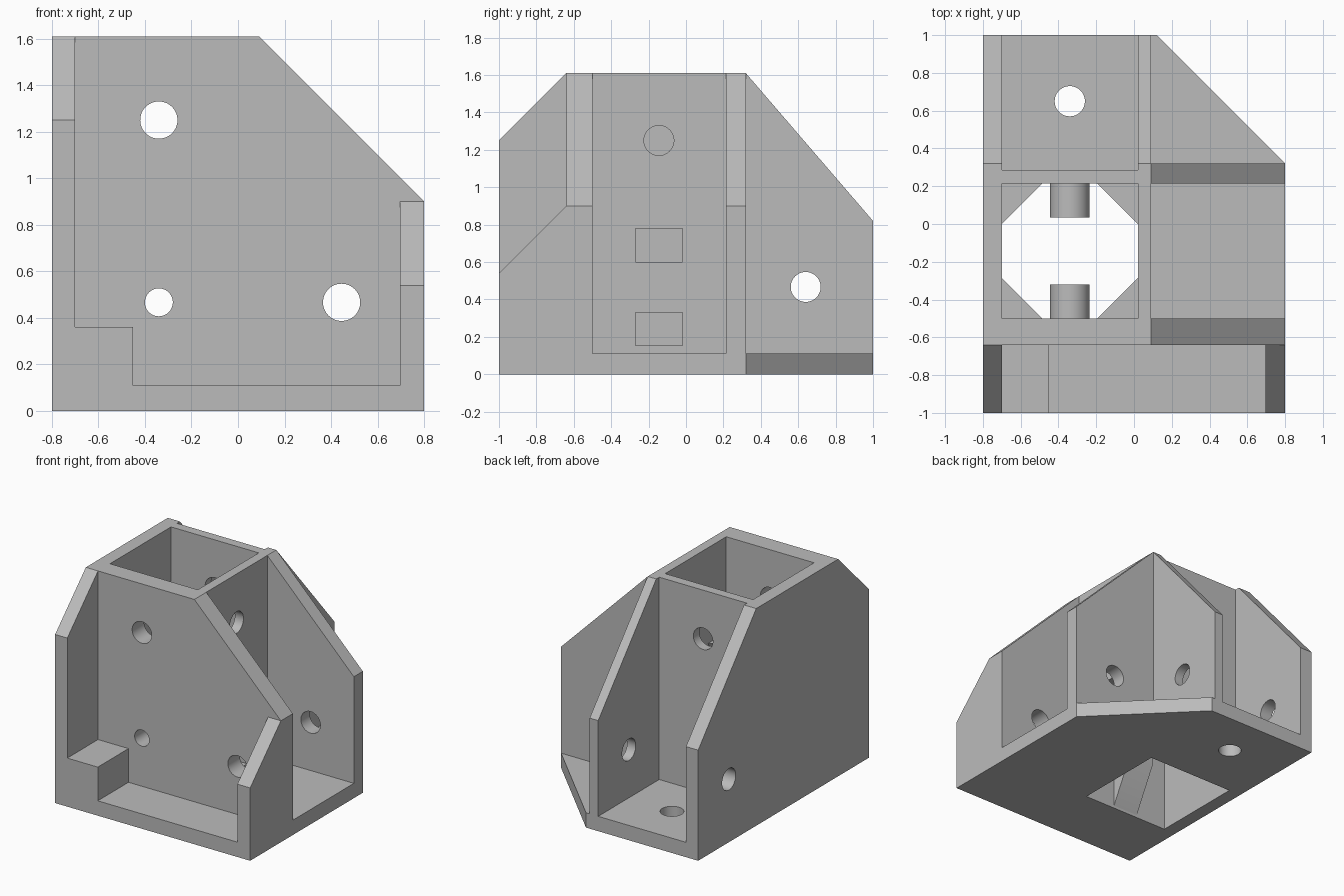
import bpy
import bmesh
from mathutils import Vector

cube = bpy.data.objects.get("Cube")
if cube:
    bpy.data.objects.remove(cube, do_unlink=True)

grey = bpy.data.materials.new("plain grey")
grey.use_nodes = True
tone = (0.5, 0.5, 0.5, 1)
grey.diffuse_color = tone
grey.node_tree.nodes["Principled BSDF"].inputs["Base Color"].default_value = tone

FAR = 2.5
TOP, FLOOR = 1.61, 0.11
AXES = {"x": (1, 2, 0), "y": (0, 2, 1), "z": (0, 1, 2)}


def prism(name, axis, profile, low, high):
    """Extrude a 2D profile along one axis, from low to high."""
    a, b, c = AXES[axis]
    bm = bmesh.new()
    verts = []
    for u, v in profile:
        co = Vector()
        co[a], co[b], co[c] = u, v, low
        verts.append(bm.verts.new(co))
    face = bm.faces.new(verts)
    extruded = bmesh.ops.extrude_face_region(bm, geom=[face])["geom"]
    shift = Vector()
    shift[c] = high - low
    bmesh.ops.translate(bm, vec=shift, verts=[g for g in extruded if isinstance(g, bmesh.types.BMVert)])
    bmesh.ops.recalc_face_normals(bm, faces=bm.faces)
    mesh = bpy.data.meshes.new(name)
    bm.to_mesh(mesh)
    bm.free()
    mesh.materials.append(grey)
    obj = bpy.data.objects.new(name, mesh)
    bpy.context.collection.objects.link(obj)
    return obj


def box(name, x, y, z):
    corners = [(x[0], y[0]), (x[1], y[0]), (x[1], y[1]), (x[0], y[1])]
    return prism(name, "z", corners, *z)


def rod(name, axis, centre, radius, low, high, sides=48):
    bm = bmesh.new()
    bmesh.ops.create_circle(bm, segments=sides, radius=radius)
    ring = [(v.co.x + centre[0], v.co.y + centre[1]) for v in bm.verts]
    bm.free()
    return prism(name, axis, ring, low, high)


def combine(target, tool, operation="DIFFERENCE"):
    """Apply a boolean and discard the tool."""
    tool.hide_render = True
    mod = target.modifiers.new("boolean", "BOOLEAN")
    mod.operation = operation
    mod.solver = "EXACT"
    mod.object = tool
    bpy.context.view_layer.objects.active = target
    bpy.ops.object.modifier_apply(modifier=mod.name)
    bpy.data.objects.remove(tool, do_unlink=True)


# Solid block that everything is cut from
body = box("bracket_body", (-0.8, 0.8), (-1, 1), (0, TOP))
tube_x, tube_y = (-0.7, 0.02), (-0.5, 0.215)

# Pockets: stepped front, right, rear corner, rear, and the post socket
step = [(-0.7, FAR), (-0.7, 0.36), (-0.45, 0.36), (-0.45, FLOOR), (0.695, FLOOR), (0.695, FAR)]
combine(body, prism("front_pocket", "y", step, -FAR, -0.64))
up = (FLOOR, FAR)
combine(body, box("right_pocket", (0.09, FAR), tube_y, up))
combine(body, box("corner_pocket", (0.09, FAR), (0.32, FAR), up))
combine(body, box("rear_pocket", tube_x, (0.285, FAR), up))
combine(body, box("post_socket", tube_x, tube_y, (-1, FAR)))


# Sloped edges of the plates and fins
def slope(name, axis, p, q, low, high):
    """Cut away everything above the line through p and q."""
    p, q = Vector(p), Vector(q)
    d = q - p
    a, b = p - d, q + d
    combine(body, prism(name, axis, [a, b, (b.x, 4), (a.x, 4)], low, high))


slope("right_slope", "y", (0.09, TOP), (0.8, 0.9), -FAR, FAR)
slope("rear_slope", "x", (0.32, TOP), (1, 0.82), -FAR, FAR)
slope("left_fin_slope", "x", (-1, 1.25), (-0.64, TOP), -FAR, -0.3)
fin_cut = [(-1.5, 0.04), (-0.64, 0.9), (-0.64, FAR), (-1.5, FAR)]
combine(body, prism("right_fin_slope", "x", fin_cut, 0.6, FAR))
slope("base_corner", "z", (0.12, 1), (0.8, 0.32), -1, FAR)

# Screw holes and strap slots
for centre in ((-0.34, 1.25), (0.445, 0.467)):
    combine(body, rod("plate_hole", "y", centre, 0.08, -FAR, FAR))
combine(body, rod("boss_hole", "y", (-0.34, 0.467), 0.06, -FAR, FAR))
combine(body, rod("side_hole", "x", (0.64, 0.467), 0.08, -FAR, 0.5))
combine(body, rod("socket_hole", "x", (-0.145, 1.25), 0.08, -0.2, 0.5))
combine(body, rod("floor_hole", "z", (-0.34, 0.65), 0.08, -1, 0.5))
for z in ((0.155, 0.33), (0.6, 0.78)):
    combine(body, box("strap_slot", (-0.2, 0.5), (-0.27, -0.02), z))

# Screw bosses with tapered supports inside the socket
parts = [body]
for name, wall, sign in (("front_boss", tube_y[0], 1), ("rear_boss", tube_y[1], -1)):
    root, tip = wall - sign * 0.02, wall + sign * 0.18
    boss = rod(name, "y", (-0.34, 0.467), 0.105, min(root, tip), max(root, tip))
    taper = [(root, 0.02), (wall, 0.02), (tip, 0.36), (tip, 0.467), (root, 0.467)]
    combine(boss, prism("boss_support", "x", taper, -0.445, -0.235), "UNION")
    combine(boss, rod("boss_bore", "y", (-0.34, 0.467), 0.06, -FAR, FAR))
    parts.append(boss)

# Corner stops that the post rests on, tapering downward
for x, sx in ((tube_x[0], 1), (tube_x[1], -1)):
    for y, sy in ((tube_y[0], 1), (tube_y[1], -1)):
        leg = 0.215
        stop = prism("corner_stop", "z", [(x, y), (x + sx * leg, y), (x, y + sy * leg)], 0.6, 0.9)
        for v in stop.data.vertices:
            if v.co.z < 0.7:
                v.co.x = x + (v.co.x - x) * 0.02
                v.co.y = y + (v.co.y - y) * 0.02
        parts.append(stop)

# Smooth the round walls, keep all other edges crisp
bpy.ops.object.select_all(action="DESELECT")
for obj in parts:
    obj.select_set(True)
bpy.context.view_layer.objects.active = body
bpy.ops.object.shade_smooth_by_angle(angle=0.5)
